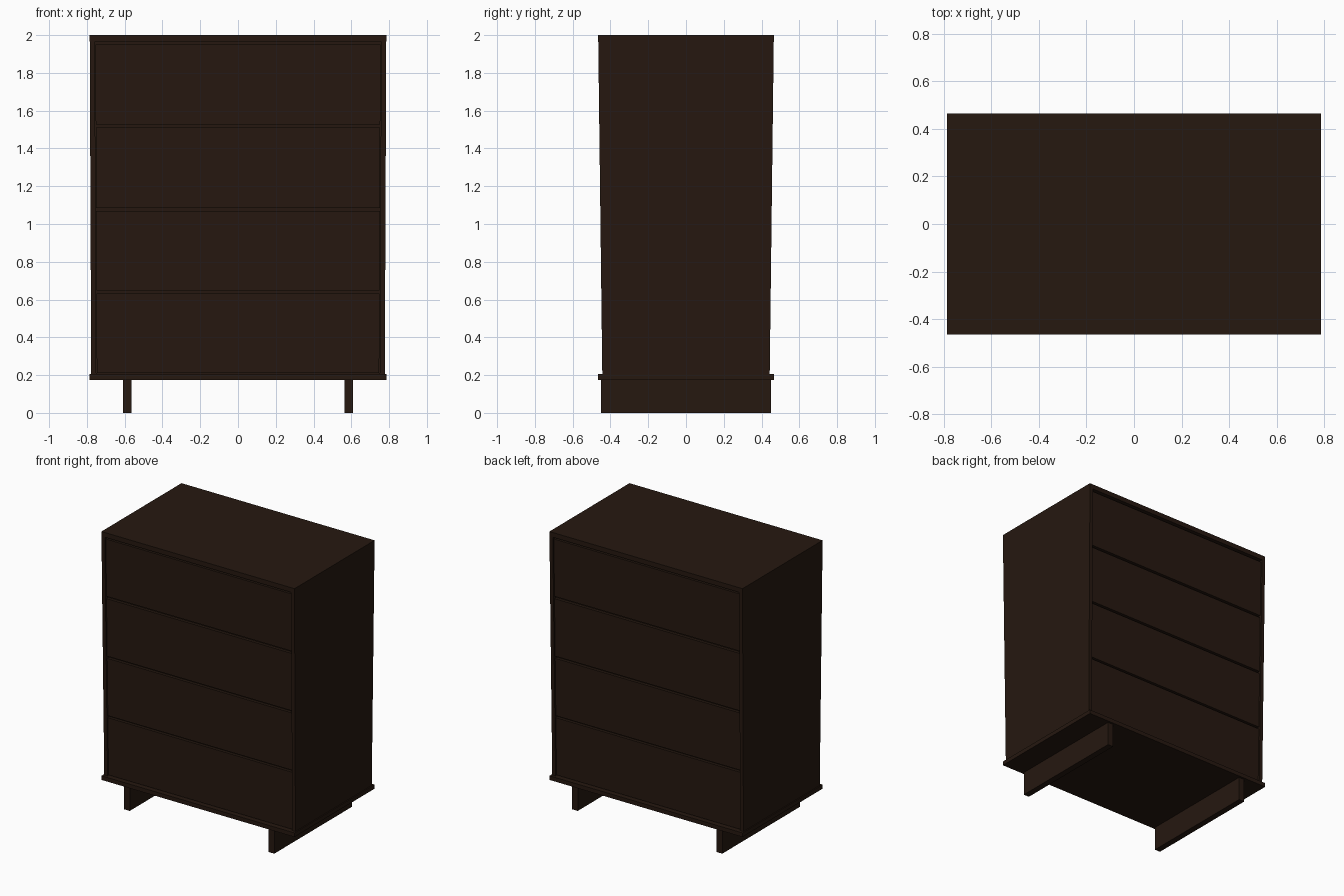
import bpy, bmesh
from mathutils import Vector

if "Cube" in bpy.data.objects:
    bpy.data.objects.remove(bpy.data.objects["Cube"])

wood = bpy.data.materials.new("dark_wood")
wood.diffuse_color = (0.019, 0.009, 0.005, 1)
wood.use_nodes = True
wood.node_tree.nodes["Principled BSDF"].inputs["Base Color"].default_value = wood.diffuse_color

Z_BOT, Z_TOP = 0.205, 2.0


def box(name, lo, hi, taper=False):
    """Axis-aligned box; tapered ones narrow toward the base."""
    bm = bmesh.new()
    bmesh.ops.create_cube(bm, size=1)
    lo, hi = Vector(lo), Vector(hi)
    for v in bm.verts:
        v.co = Vector([(lo[i] + hi[i]) / 2 + v.co[i] * (hi[i] - lo[i]) for i in range(3)])
        if taper:
            t = (Z_TOP - v.co.z) / (Z_TOP - Z_BOT)
            v.co.x *= 1 - 0.010 * t
            v.co.y *= 1 - 0.047 * t
    me = bpy.data.meshes.new(name)
    bm.to_mesh(me)
    bm.free()
    me.materials.append(wood)
    ob = bpy.data.objects.new(name, me)
    bpy.context.collection.objects.link(ob)
    return ob


W, D = 0.785, 0.465
PANEL = 0.027

# Carcass: top, inner core, side panels and base plate
box("top_panel", (-W, -D, 1.965), (W, D, Z_TOP), True)
box("inner_core", (-W + PANEL, -D + 0.03, Z_BOT), (W - PANEL, D - 0.03, 1.965), True)
box("base_plate", (-W, -D, 0.175), (W, D, Z_BOT))

for side, s in (("left", -1), ("right", 1)):
    xs = sorted((s * W, s * (W - PANEL)))
    box(side + "_panel", (xs[0], -D, Z_BOT), (xs[1], D, 1.965), True)
    # Runner feet
    xs = sorted((s * 0.565, s * 0.61))
    box(side + "_foot", (xs[0], -0.45, 0), (xs[1], 0.45, 0.175))

# Four drawer fronts on the front and back
rows = [(0.21, 0.632), (0.647, 1.07), (1.086, 1.51), (1.527, 1.95)]
for face, s in (("front", -1), ("back", 1)):
    for i, (z0, z1) in enumerate(rows):
        ys = sorted((s * (D - 0.04), s * (D - 0.008)))
        box(f"{face}_drawer_{i + 1}", (-0.755, ys[0], z0), (0.755, ys[1], z1), True)
